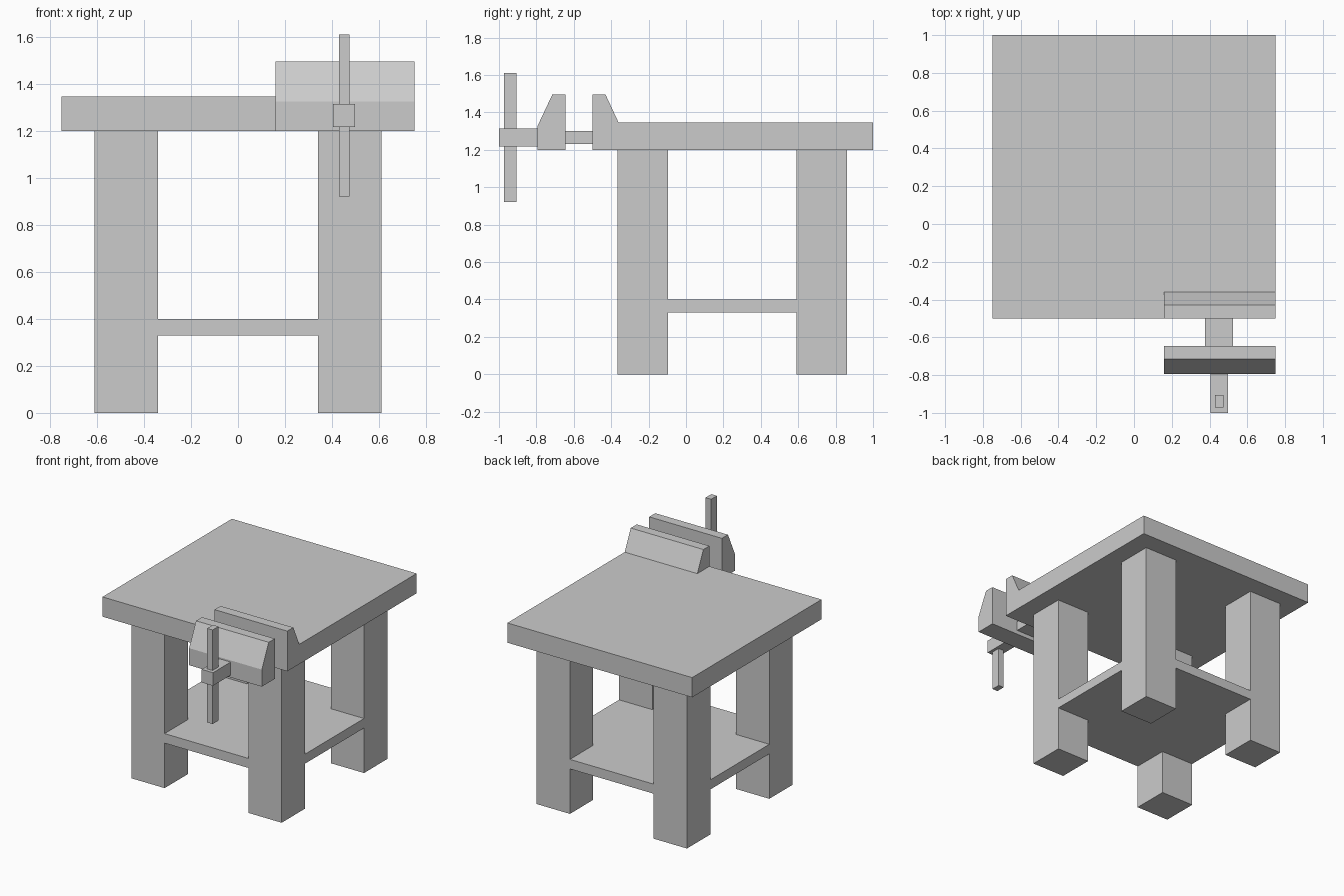
import bpy, bmesh
from mathutils import Vector

if "Cube" in bpy.data.objects:
    bpy.data.objects.remove(bpy.data.objects["Cube"])


def prism(name, profile, axis, lo, hi):
    """Extrude a closed profile along x (profile is y,z) or z (profile is x,y)."""
    bm = bmesh.new()
    pts = [(lo, a, b) if axis == 'x' else (a, b, lo) for a, b in profile]
    face = bm.faces.new([bm.verts.new(p) for p in pts])
    move = Vector((hi - lo, 0, 0) if axis == 'x' else (0, 0, hi - lo))
    res = bmesh.ops.extrude_face_region(bm, geom=[face], use_keep_orig=True)
    bmesh.ops.translate(bm, vec=move,
                        verts=[g for g in res['geom'] if isinstance(g, bmesh.types.BMVert)])
    bmesh.ops.recalc_face_normals(bm, faces=bm.faces)
    mesh = bpy.data.meshes.new(name)
    bm.to_mesh(mesh)
    bm.free()
    obj = bpy.data.objects.new(name, mesh)
    bpy.context.collection.objects.link(obj)
    return obj


def box(name, x, y, z):
    return prism(name, [(x[0], y[0]), (x[1], y[0]), (x[1], y[1]), (x[0], y[1])], 'z', *z)


# Table top
TOP = 1.345
box("table_top", (-0.75, 0.75), (-0.5, 1.0), (1.2, TOP))

# Legs
XO, XI = 0.61, 0.34
YF, YFI, YBI, YB = -0.365, -0.095, 0.59, 0.86
for side, xs in (("left", (-XO, -XI)), ("right", (XI, XO))):
    box(f"front_leg_{side}", xs, (YF, YFI), (0, 1.2))
    box(f"back_leg_{side}", xs, (YBI, YB), (0, 1.2))

# Shelf, notched around the legs and flush with their outer faces
prism("shelf", [(-XI, YF), (XI, YF), (XI, YFI), (XO, YFI), (XO, YBI), (XI, YBI),
                (XI, YB), (-XI, YB), (-XI, YBI), (-XO, YBI), (-XO, YFI), (-XI, YFI)],
      'z', 0.33, 0.40)

# Vise jaws
JX = (0.16, 0.75)
prism("fixed_jaw", [(-0.5, TOP), (-0.36, TOP), (-0.43, 1.495), (-0.5, 1.495)], 'x', *JX)
prism("moving_jaw", [(-0.645, 1.2), (-0.645, 1.495), (-0.715, 1.495),
                     (-0.795, 1.325), (-0.795, 1.2)], 'x', *JX)

# Slide bar, screw and handle
box("slide_bar", (0.375, 0.525), (-0.645, -0.5), (1.23, 1.30))
box("vise_screw", (0.405, 0.497), (-1.0, -0.795), (1.217, 1.313))
box("vise_handle", (0.43, 0.475), (-0.972, -0.905), (0.92, 1.61))
